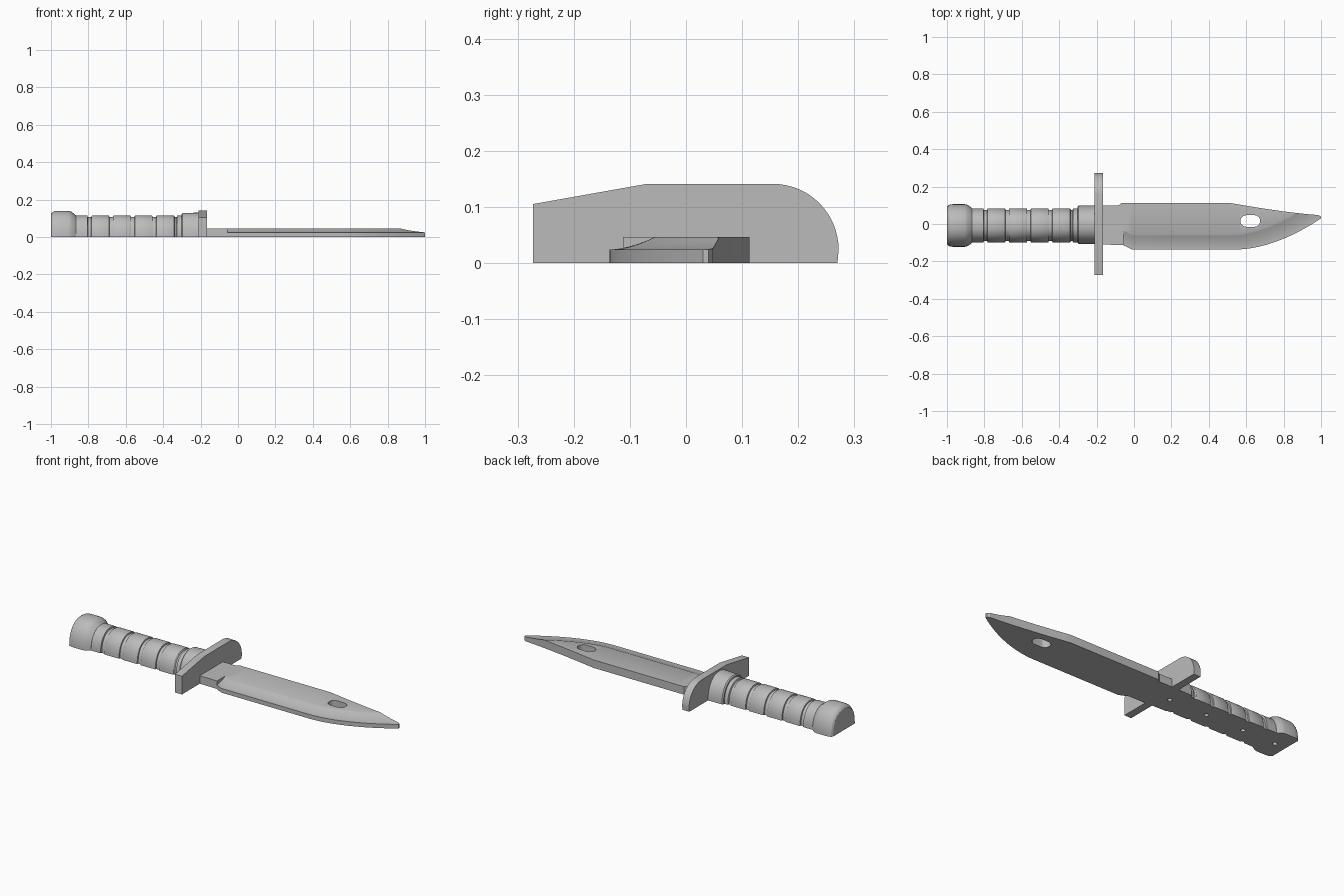
import bpy, bmesh, math
from mathutils import Vector

if "Cube" in bpy.data.objects:
    bpy.data.objects.remove(bpy.data.objects["Cube"])

grey = bpy.data.materials.new("plain_grey")
grey.use_nodes = True
grey.diffuse_color = (0.5, 0.5, 0.5, 1)
grey.node_tree.nodes["Principled BSDF"].inputs["Base Color"].default_value = (0.5, 0.5, 0.5, 1)


def loft(name, rings):
    """Skin equal-length closed rings of points and cap both ends."""
    bm = bmesh.new()
    rows = [[bm.verts.new(p) for p in ring] for ring in rings]
    n = len(rows[0])
    for a, b in zip(rows, rows[1:]):
        for i in range(n):
            j = (i + 1) % n
            bm.faces.new((a[i], a[j], b[j], b[i]))
    bm.faces.new(rows[0])
    bm.faces.new(rows[-1])
    bmesh.ops.remove_doubles(bm, verts=bm.verts, dist=0.0002)
    bmesh.ops.recalc_face_normals(bm, faces=bm.faces)
    mesh = bpy.data.meshes.new(name)
    bm.to_mesh(mesh)
    bm.free()
    mesh.materials.append(grey)
    obj = bpy.data.objects.new(name, mesh)
    bpy.context.collection.objects.link(obj)
    return obj


def select(obj):
    bpy.ops.object.select_all(action='DESELECT')
    obj.select_set(True)
    bpy.context.view_layer.objects.active = obj


def cut(obj, cutter):
    select(obj)
    mod = obj.modifiers.new("cut", 'BOOLEAN')
    mod.operation = 'DIFFERENCE'
    mod.solver = 'EXACT'
    mod.object = cutter
    bpy.ops.object.modifier_apply(modifier=mod.name)
    bpy.data.objects.remove(cutter)


def smooth(obj, angle=28):
    select(obj)
    bpy.ops.object.shade_smooth_by_angle(angle=math.radians(angle))


def slot(x, y, radius, straight, z0, z1, steps=12):
    """Upright capsule-shaped cutter."""
    ring = []
    for side in (1, -1):
        for i in range(steps + 1):
            a = -math.pi / 2 + math.pi * i / steps
            ring.append((x + side * (straight + radius * math.cos(a)),
                         y + side * radius * math.sin(a)))
    return loft("cutter", [[(px, py, z) for px, py in ring] for z in (z0, z1)])


# Handle: half-round sections with a flat underside
def arch(x, half, height, y=-0.008, steps=28):
    ring = []
    for i in range(steps + 1):
        a = math.pi * i / steps
        c, s = math.cos(a), math.sin(a)
        ring.append((x, y + half * math.copysign(abs(c) ** 0.9, c), height * abs(s) ** 0.9))
    return ring


pommel = [(-1, 0.098, 0.122), (-0.994, 0.107, 0.131), (-0.983, 0.112, 0.138),
          (-0.968, 0.114, 0.14), (-0.905, 0.114, 0.14), (-0.89, 0.11, 0.135),
          (-0.875, 0.1, 0.122), (-0.865, 0.093, 0.115)]
smooth_pommel = loft("pommel", [arch(*p) for p in pommel])

grip = [(-0.87, 0.092, 0.115), (-0.805, 0.092, 0.115)]
for i in range(4):
    x = -0.783 + i * 0.1157
    grip += [(x - 0.02, 0.084, 0.106), (x - 0.002, 0.084, 0.106), (x, 0.09, 0.113),
             (x + 0.004, 0.092, 0.115), (x + 0.09, 0.092, 0.115), (x + 0.094, 0.09, 0.113)]
grip += [(-0.338, 0.084, 0.106), (-0.328, 0.084, 0.106), (-0.325, 0.092, 0.115), (-0.29, 0.092, 0.115)]
grip_obj = loft("grip", [arch(*p) for p in grip])

collar = [(-0.303, 0.097, 0.122), (-0.297, 0.102, 0.128), (-0.19, 0.104, 0.131)]
collar_obj = loft("collar", [arch(*p, y=-0.004) for p in collar])

# Screw holes in the flat underside
for obj, xs in ((smooth_pommel, [-0.93]), (grip_obj, [-0.72, -0.48]), (collar_obj, [-0.24])):
    for x in xs:
        cut(obj, slot(x, -0.006, 0.012, 0.0005, -0.02, 0.05))
    smooth(obj)

# Guard: one sloped arm and one rounded arm
outline = [(-0.273, 0), (-0.273, 0.105), (-0.07, 0.141)]
for i in range(17):
    a = math.pi / 2 * (1 - i / 16)
    outline.append((0.155 + 0.117 * math.cos(a), 0.024 + 0.117 * math.sin(a)))
outline.append((0.27, 0))
smooth(loft("guard", [[(x, y, z) for y, z in outline] for x in (-0.21, -0.166)]), 20)

# Blade base between guard and ground edge
TOP, EDGE = 0.046, 0.024
base = [(-0.19, -0.11), (-0.055, -0.112), (-0.055, 0.113), (-0.066, 0.113), (-0.082, 0.1), (-0.19, 0.1)]
loft("blade_base", [[(x, y, z) for x, y in base] for z in (0, TOP)])


# Blade: hollow-ground edge sweeping up to a clipped point
def blade_ring(x, steps=10):
    t = max(0, (x - 0.55) / 0.45)
    edge = -0.136 + 0.166 * t ** 1.8
    if x < -0.01:
        edge += 0.021 * (-0.01 - x) / 0.045
    band = 0.08 + 0.03 * min(1, t * 1.3)
    clip = min(1, max(0, (x - 0.51) / 0.48))
    spine = 0.048 + 0.065 * (1 - clip) ** 1.3
    if x > 0.985:
        spine -= 0.008 * (x - 0.985) / 0.015
    reach = min(1, (spine - edge) / band)
    ring = [(x, spine, 0), (x, edge, 0)]
    for i in range(steps + 1):
        f = reach * i / steps
        ring.append((x, edge + f * band, EDGE + (TOP - EDGE) * f ** 1.7))
    ring.append((x, spine, ring[-1][2]))
    return ring


stations = [-0.055, -0.01, 0.25, 0.51] + [0.55 + 0.0145 * i for i in range(31)] + [0.993, 1]
blade = loft("blade", [blade_ring(x) for x in stations])
cut(blade, slot(0.622, 0.016, 0.031, 0.022, -0.05, 0.1))
smooth(blade, 25)
